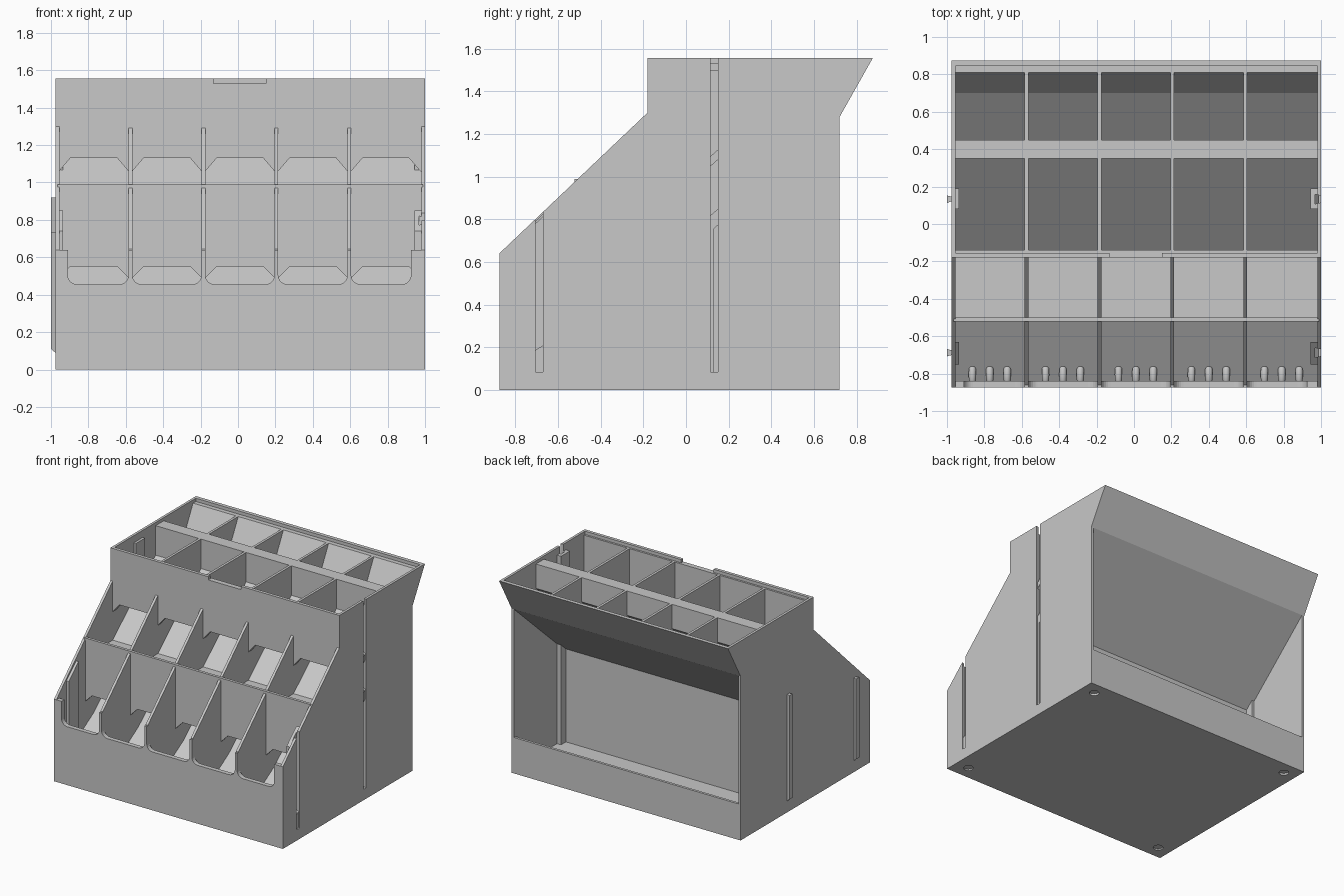
import bpy, bmesh, math
from mathutils import Matrix, Vector

cube = bpy.data.objects.get("Cube")
if cube:
    bpy.data.objects.remove(cube, do_unlink=True)

grey = bpy.data.materials.new("light_grey_plastic")
grey.use_nodes = True
colour = (0.58, 0.58, 0.58, 1)
grey.diffuse_color = colour
grey.node_tree.nodes["Principled BSDF"].inputs["Base Color"].default_value = colour


def finish(name, bm):
    bmesh.ops.recalc_face_normals(bm, faces=bm.faces[:])
    mesh = bpy.data.meshes.new(name)
    bm.to_mesh(mesh)
    bm.free()
    mesh.materials.append(grey)
    ob = bpy.data.objects.new(name, mesh)
    bpy.context.scene.collection.objects.link(ob)
    return ob


def extrude(name, pts, axis, a, b):
    """Extrude a 2D profile along an axis from a to b."""
    place = {"x": lambda p, t: (t, p[0], p[1]),
             "y": lambda p, t: (p[0], t, p[1]),
             "z": lambda p, t: (p[0], p[1], t)}[axis]
    bm = bmesh.new()
    ends = [[bm.verts.new(place(p, t)) for p in pts] for t in (a, b)]
    for ring in ends:
        bm.faces.new(ring)
    for i in range(len(pts)):
        j = (i + 1) % len(pts)
        bm.faces.new((ends[0][i], ends[0][j], ends[1][j], ends[1][i]))
    # Concave profiles need valid normals before they are filled
    bm.normal_update()
    bmesh.ops.triangulate(bm, faces=[f for f in bm.faces if len(f.verts) > 4],
                          ngon_method="EAR_CLIP")
    return finish(name, bm)


def box(name, x, y, z):
    return extrude(name, [(x[0], y[0]), (x[1], y[0]), (x[1], y[1]), (x[0], y[1])], "z", *z)


def cut(ob, cutter):
    mod = ob.modifiers.new("cut", "BOOLEAN")
    mod.operation = "DIFFERENCE"
    mod.solver = "EXACT"
    mod.object = cutter
    cutter.hide_render = True
    cutter.hide_set(True)


LEFT, RIGHT = 1.0, -0.975
WALL = 0.02
centres = [-0.967, -0.575, -0.185, 0.205, 0.595, 0.985]
bays = [(a + WALL / 2, b - WALL / 2) for a, b in zip(centres, centres[1:])]

# Side walls
side = [(-0.875, 0), (-0.875, 0.64), (-0.18, 1.3), (-0.18, 1.555),
        (0.875, 1.555), (0.72, 1.28), (0.72, 0)]
left_wall = extrude("left_side_wall", side, "x", LEFT - WALL, LEFT)
extrude("right_side_wall", side, "x", RIGHT, RIGHT + WALL)

# Bay dividers
divider = [(-0.86, 0.05), (-0.86, 0.645), (-0.17, 1.3), (-0.17, 1.53),
           (0.83, 1.53), (0.71, 1.3), (0.12, 0.78), (0.12, 0.05)]
for i, c in enumerate(centres[1:-1]):
    extrude(f"bay_divider_{i}", divider, "x", c - WALL / 2, c + WALL / 2)

# Lower chute with the flared rear wall, and upper chute
lower = [(-0.85, 0.01), (-0.85, 0.1), (-0.42, 0.36), (0.70, 1.32), (0.81, 1.53),
         (0.845, 1.53), (0.845, 1.555), (0.875, 1.555), (0.72, 1.28), (0.13, 0.755), (0.13, 0.01)]
upper = [(-0.51, 0.81), (-0.51, 0.84), (-0.18, 0.84), (0.35, 1.3), (0.35, 1.53),
         (0.45, 1.53), (0.45, 1.34), (-0.16, 0.81)]
x0, x1 = RIGHT + 0.01, LEFT - 0.01
for name, prof in (("lower_chute", lower), ("upper_chute", upper)):
    extrude(name, prof, "x", x0, x1)


def arched_edge(low, high):
    """Lower edge of a wall with one chamfered opening per bay."""
    edge = [(x0, low)]
    for a, b in bays:
        edge += [(a, low), (a + 0.06, high), (b - 0.06, high), (b, low)]
    return edge + [(x1, low)]


# Upper front wall with a notch in its rim and openings along the bottom
rim = [(x1, 1.555), (0.15, 1.555), (0.15, 1.53), (-0.13, 1.53), (-0.13, 1.555), (x0, 1.555)]
extrude("upper_front_wall", arched_edge(1.06, 1.13) + rim, "y", -0.18, -0.155)
extrude("upper_front_wall_lining", arched_edge(1.06, 1.13) + [(x1, 1.53), (x0, 1.53)],
        "y", -0.155, -0.14)

# Middle wall holding back the upper trays
extrude("upper_tray_wall", arched_edge(0.49, 0.55) + [(x1, 0.975), (x0, 0.975)],
        "y", -0.518, -0.5)
box("upper_tray_lip", (x0, x1), (-0.522, -0.5), (0.97, 0.988))

# Front wall with round-cornered scoops
front = [(RIGHT, 0), (RIGHT, 0.64)]
radius = 0.05
for i, (a, b) in enumerate(bays):
    a = -0.91 if i == 0 else a
    b = 0.925 if i == len(bays) - 1 else b
    front.append((a, 0.64))
    for cx, start in ((a + radius, math.pi), (b - radius, 1.5 * math.pi)):
        for k in range(7):
            t = start + k * math.pi / 12
            front.append((cx + radius * math.cos(t), 0.505 + radius * math.sin(t)))
    front.append((b, 0.64))
front += [(LEFT, 0.64), (LEFT, 0)]
extrude("front_wall", front, "y", -0.875, -0.84)

# Base with four round sockets, and the low rear lip
base = box("base", (RIGHT, LEFT), (-0.875, 0.72), (0, 0.03))
for i, (x, y) in enumerate([(x, y) for x in (-0.87, 0.89) for y in (-0.77, 0.62)]):
    circle = [(x + 0.035 * math.cos(k * math.pi / 12), y + 0.035 * math.sin(k * math.pi / 12))
              for k in range(24)]
    cut(base, extrude(f"socket_cutter_{i}", circle, "z", -0.02, 0.015))
box("rear_lip", (RIGHT, LEFT), (0.7, 0.72), (0, 0.28))

# Backing posts for the joining rails
front_post = [(-0.75, 0.02), (-0.75, 0.74), (-0.63, 0.85), (-0.63, 0.02)]
posts = []
for word, a, b in (("right", -0.965, -0.935), ("left", 0.945, 0.985)):
    posts.append(extrude(f"{word}_front_post", front_post, "x", a, b))
    posts.append(box(f"{word}_rear_post", (a, b), (0.08, 0.19), (0.02, 1.5)))


def dovetail(name, x, y, depth, narrow, wide, z):
    pts = [(x, y - narrow), (x - depth, y - wide), (x - depth, y + wide), (x, y + narrow)]
    return extrude(name, pts, "z", *z)


# Dovetail slots on one side, matching rails on the other
for word, y, top, post in (("front", -0.688, 0.735, posts[2]), ("rear", 0.133, 0.92, posts[3])):
    slot = dovetail(f"{word}_slot_cutter", LEFT + 0.003, y, 0.035, 0.017, 0.026, (0.085, 1.7))
    cut(left_wall, slot)
    cut(post, slot)
    rail = dovetail(f"{word}_rail", RIGHT + 0.005, y, 0.03, 0.011, 0.02, (0.085, top))
    for v in rail.data.vertices:
        if v.co.x < RIGHT - 0.01 and v.co.z < 0.1:
            v.co.z += 0.025

# Rounded stop pegs at the front of each lower tray
for i, (a, b) in enumerate(bays):
    for j in (-1, 0, 1):
        bm = bmesh.new()
        bmesh.ops.create_uvsphere(bm, u_segments=16, v_segments=10, radius=0.02)
        bmesh.ops.rotate(bm, verts=bm.verts[:], matrix=Matrix.Rotation(math.pi / 2, 3, "X"))
        for v in bm.verts:
            if abs(v.co.y) > 1e-5:
                v.co.y += math.copysign(0.025, v.co.y)
            v.co += Vector(((a + b) / 2 + j * 0.093, -0.805, 0.15))
        peg = finish(f"stop_peg_{i}_{j + 1}", bm)
        for f in peg.data.polygons:
            f.use_smooth = True
